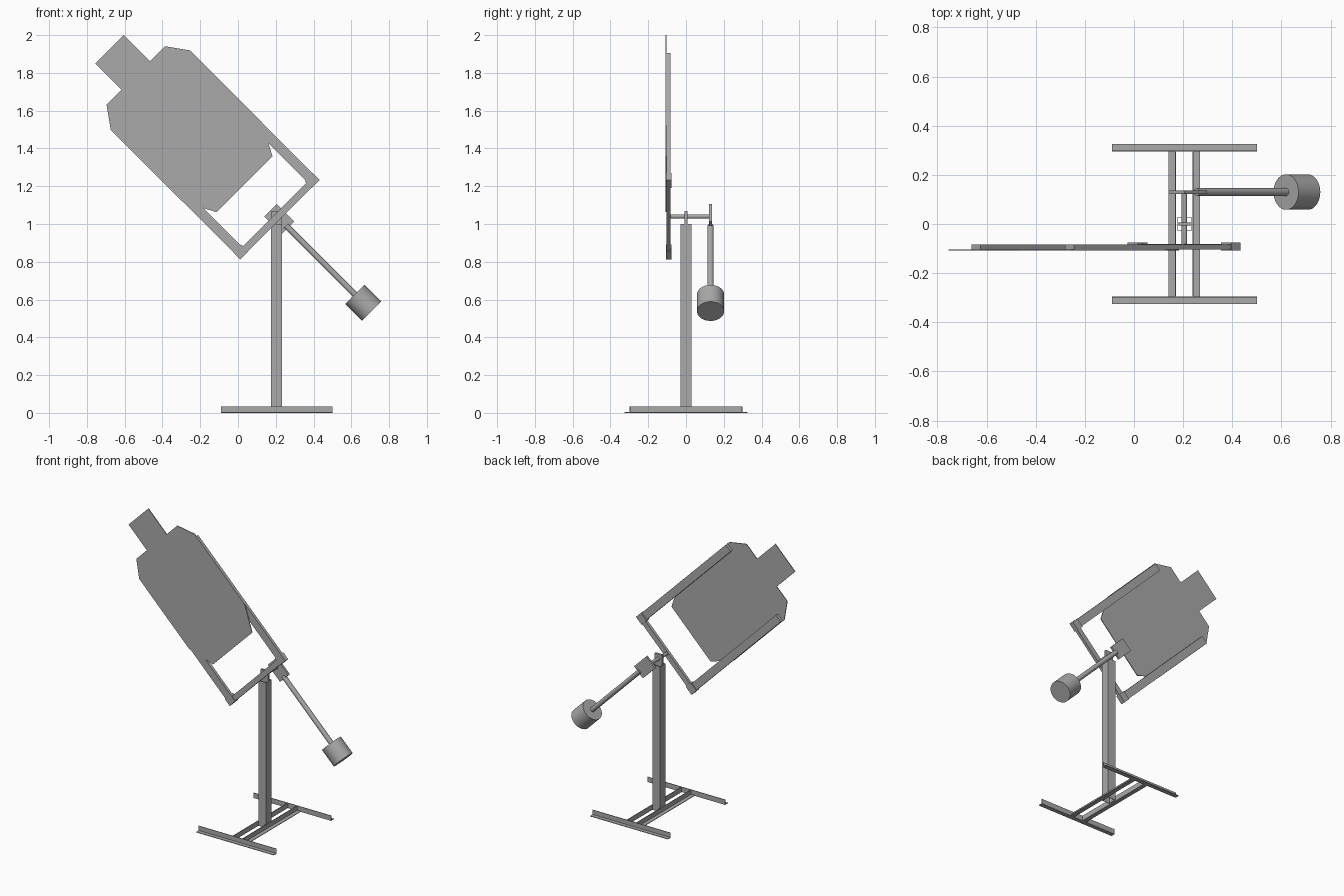
import bpy, bmesh, math
from mathutils import Matrix, Vector

if "Cube" in bpy.data.objects:
    bpy.data.objects.remove(bpy.data.objects["Cube"], do_unlink=True)

steel = bpy.data.materials.new("bare steel grey")
steel.use_nodes = True
GREY = (0.4, 0.4, 0.4, 1)
steel.diffuse_color = GREY
steel.node_tree.nodes["Principled BSDF"].inputs["Base Color"].default_value = GREY

CX = 0.205      # centre of the stand
# The swinging frame leans 45 degrees around the axle
TILT = Matrix.Translation((CX, 0, 1.04)) @ Matrix.Rotation(math.radians(-45), 4, 'Y')
STAND = Matrix.Translation((CX, 0, 0))


def finish(name, bm, matrix):
    bmesh.ops.recalc_face_normals(bm, faces=bm.faces)
    mesh = bpy.data.meshes.new(name)
    bm.to_mesh(mesh)
    bm.free()
    mesh.materials.append(steel)
    obj = bpy.data.objects.new(name, mesh)
    obj.matrix_world = matrix
    bpy.context.collection.objects.link(obj)
    return obj


def box(name, x, y, z, matrix):
    """Box from (min, max) ranges."""
    bm = bmesh.new()
    size = [r[1] - r[0] for r in (x, y, z)]
    mid = [sum(r) / 2 for r in (x, y, z)]
    bmesh.ops.create_cube(bm, size=1, matrix=Matrix.Translation(mid) @ Matrix.Diagonal((*size, 1)))
    return finish(name, bm, matrix)


def prism(name, points, vector, matrix):
    """Extrude a closed outline along a vector."""
    bm = bmesh.new()
    face = bm.faces.new([bm.verts.new(p) for p in points])
    new = bmesh.ops.extrude_face_region(bm, geom=[face])["geom"]
    bmesh.ops.translate(bm, vec=vector, verts=[v for v in new if isinstance(v, bmesh.types.BMVert)])
    if not face.is_valid or len(bm.faces) == len(points) + 1:
        bm.faces.new([v for v in bm.verts][:len(points)])
    return finish(name, bm, matrix)


def rod(name, start, end, radius, matrix, sides=32):
    start, end = Vector(start), Vector(end)
    axis = end - start
    bm = bmesh.new()
    bmesh.ops.create_cone(bm, cap_ends=True, segments=sides, radius1=radius, radius2=radius,
                          depth=axis.length,
                          matrix=Matrix.Translation((start + end) / 2)
                          @ axis.to_track_quat('Z', 'Y').to_matrix().to_4x4())
    obj = finish(name, bm, matrix)
    bpy.ops.object.select_all(action='DESELECT')
    obj.select_set(True)
    bpy.context.view_layer.objects.active = obj
    bpy.ops.object.shade_smooth_by_angle()
    return obj


# L-shaped outline: upright flange at the inside, flat flange outwards
W, T, H = 0.03, 0.004, 0.035
ANGLE = [(0, 0), (W, 0), (W, T), (T, T), (T, H), (0, H)]

for side, end in ((-1, "front"), (1, "back")):
    prism(end + "_foot", [(-0.295, side * (0.295 + a), z) for a, z in ANGLE], (0.59, 0, 0), STAND)
for side, end in ((-1, "right"), (1, "left")):
    prism(end + "_base_rail", [(side * (0.034 + a), -0.295, z) for a, z in ANGLE], (0, 0.59, 0), STAND)

# Square tube post
post = box("post", (-0.029, 0.029), (-0.029, 0.029), (0.003, 1.0), STAND)
bm = bmesh.new()
bm.from_mesh(post.data)
bmesh.ops.delete(bm, geom=[f for f in bm.faces if abs(f.normal.z) > 0.9], context='FACES_ONLY')
bm.to_mesh(post.data)
bm.free()
wall = post.modifiers.new("tube wall", 'SOLIDIFY')
wall.thickness = 0.004
wall.offset = -1

# Pivot
box("bearing_plate", (-0.028, 0.028), (-0.007, 0.007), (0.95, 1.07), STAND)
rod("axle", (0, -0.09, 0), (0, 0.135, 0), 0.011, TILT)

# Frame that holds the target
box("crossbar", (-0.29, 0.29), (-0.102, -0.082), (-0.022, 0.014), TILT)
for side, end in ((-1, "right"), (1, "left")):
    box(end + "_slat_holder", sorted((side * 0.238, side * 0.298)), (-0.107, -0.076), (-0.025, 0.028), TILT)
    box(end + "_slat", sorted((side * 0.243, side * 0.295)), (-0.103, -0.083), (0, 0.93), TILT)

# Silhouette board, mirrored from one half
HALF = [(0.106, 1.252), (0.106, 1.055), (0.219, 1.055), (0.297, 0.946), (0.297, 0.41), (0.21, 0.242)]
outline = HALF + [(-x, z) for x, z in reversed(HALF)]
prism("target_board", [(x, -0.108, z) for x, z in outline], (0, 0.005, 0), TILT)

# Counterweight
box("arm_plate", (-0.046, 0.046), (0.123, 0.137), (-0.085, 0.046), TILT)
rod("counterweight_arm", (0, 0.13, -0.07), (0, 0.13, -0.6), 0.016, TILT)
rod("counterweight", (0, 0.13, -0.585), (0, 0.13, -0.71), 0.072, TILT, 48)
